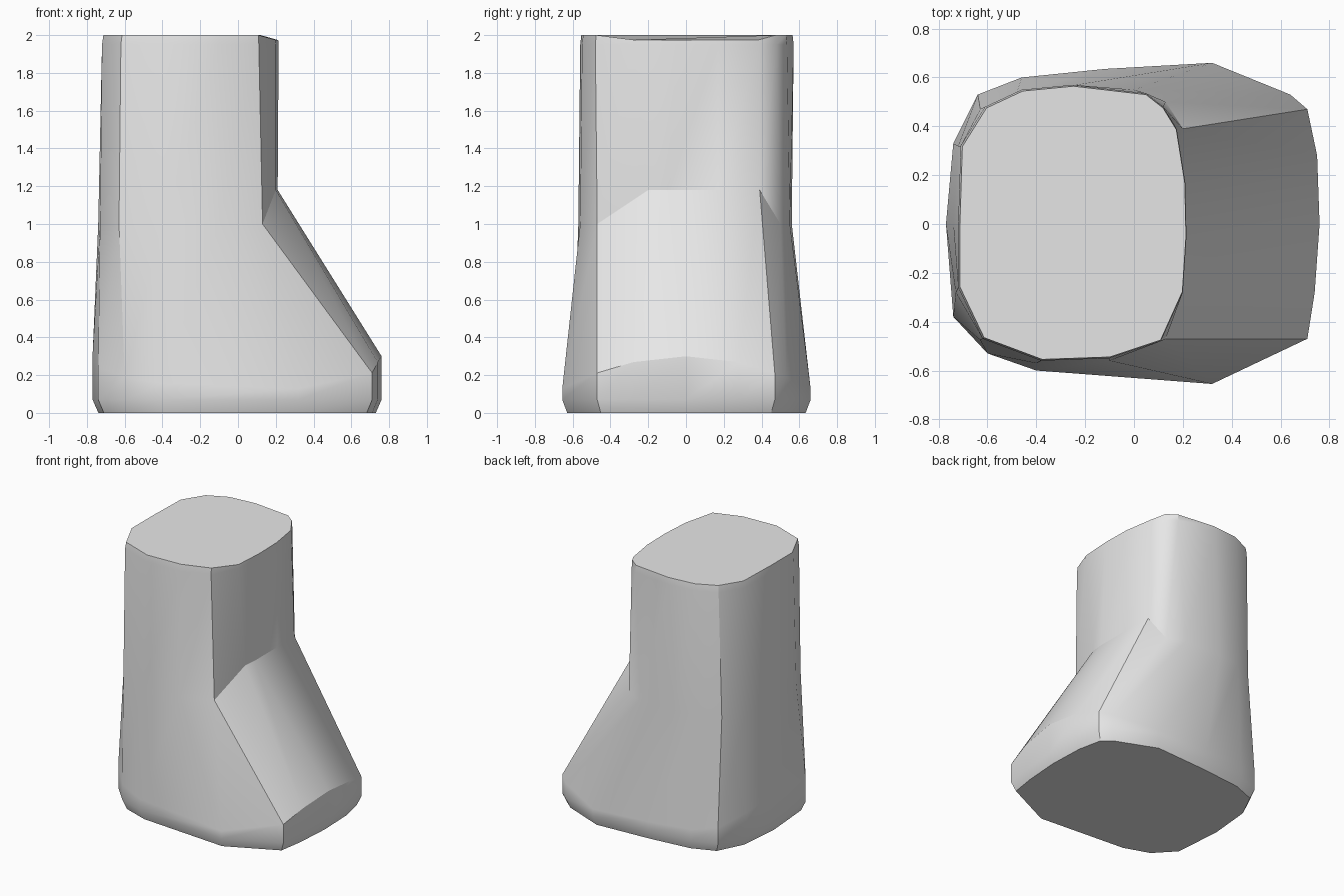
import bpy
import bmesh
import math

cube = bpy.data.objects.get("Cube")
if cube:
    bpy.data.objects.remove(cube, do_unlink=True)

# Matching outlines, counter-clockwise from the middle of the toe side
SOLE = [(.76, 0), (.75, .28), (.71, .47), (.64, .53), (.32, .66), (-.12, .635),
        (-.46, .6), (-.64, .53), (-.74, .33), (-.77, 0), (-.74, -.38), (-.6, -.53),
        (-.4, -.6), (.32, -.655), (.71, -.47), (.74, -.28)]
ANKLE = [(.21, -.1), (.21, .17), (.2, .39), (.13, .5), (0, .55), (-.3, .56),
         (-.48, .54), (-.63, .47), (-.72, .32), (-.74, 0), (-.73, -.28), (-.63, -.475),
         (-.4, -.57), (-.1, -.56), (.13, -.47), (.2, -.2)]
CUFF = [(.215, -.05), (.21, .17), (.175, .39), (.12, .48), (.05, .535), (-.25, .57),
        (-.46, .55), (-.61, .48), (-.71, .32), (-.72, 0), (-.72, -.26), (-.62, -.47),
        (-.38, -.56), (-.1, -.55), (.11, -.48), (.2, -.28)]


def ring(bm, outline, height, scale=1.0):
    """Add one ring of vertices; height is a function of x and y."""
    return [bm.verts.new((x * scale, y * scale, height(x, y))) for x, y in outline]


def bridge(bm, low, high):
    """Join two matching rings with side faces."""
    count = len(low)
    for i in range(count):
        j = (i + 1) % count
        bm.faces.new((low[i], low[j], high[j], high[i]))


# Single grey material
grey = bpy.data.materials.new("plain_grey")
grey.use_nodes = True
colour = (0.8, 0.8, 0.8, 1)
grey.diffuse_color = colour
grey.node_tree.nodes["Principled BSDF"].inputs["Base Color"].default_value = colour

# Boot body: chamfered sole, sloping instep, straight shaft
bm = bmesh.new()
rings = [
    ring(bm, SOLE, lambda x, y: 0, 0.96),
    ring(bm, SOLE, lambda x, y: 0.07),
    ring(bm, SOLE, lambda x, y: 0.3 - 0.4 * y * y),
    ring(bm, ANKLE, lambda x, y: 1.18 if x > 0.15 else 1.0),
    ring(bm, CUFF, lambda x, y: 1.95),
    ring(bm, CUFF, lambda x, y: 1.975 if x > 0.15 else 2.0, 0.99),
]
for low, high in zip(rings, rings[1:]):
    bridge(bm, low, high)
bm.faces.new(rings[0][::-1])
bm.faces.new(rings[-1])
bmesh.ops.recalc_face_normals(bm, faces=bm.faces)

mesh = bpy.data.meshes.new("boot")
bm.to_mesh(mesh)
bm.free()
mesh.materials.append(grey)
boot = bpy.data.objects.new("boot", mesh)
bpy.context.collection.objects.link(boot)

# Smooth shading with crisp creases
bpy.ops.object.select_all(action='DESELECT')
boot.select_set(True)
bpy.context.view_layer.objects.active = boot
bpy.ops.object.shade_smooth_by_angle(angle=math.radians(30))
